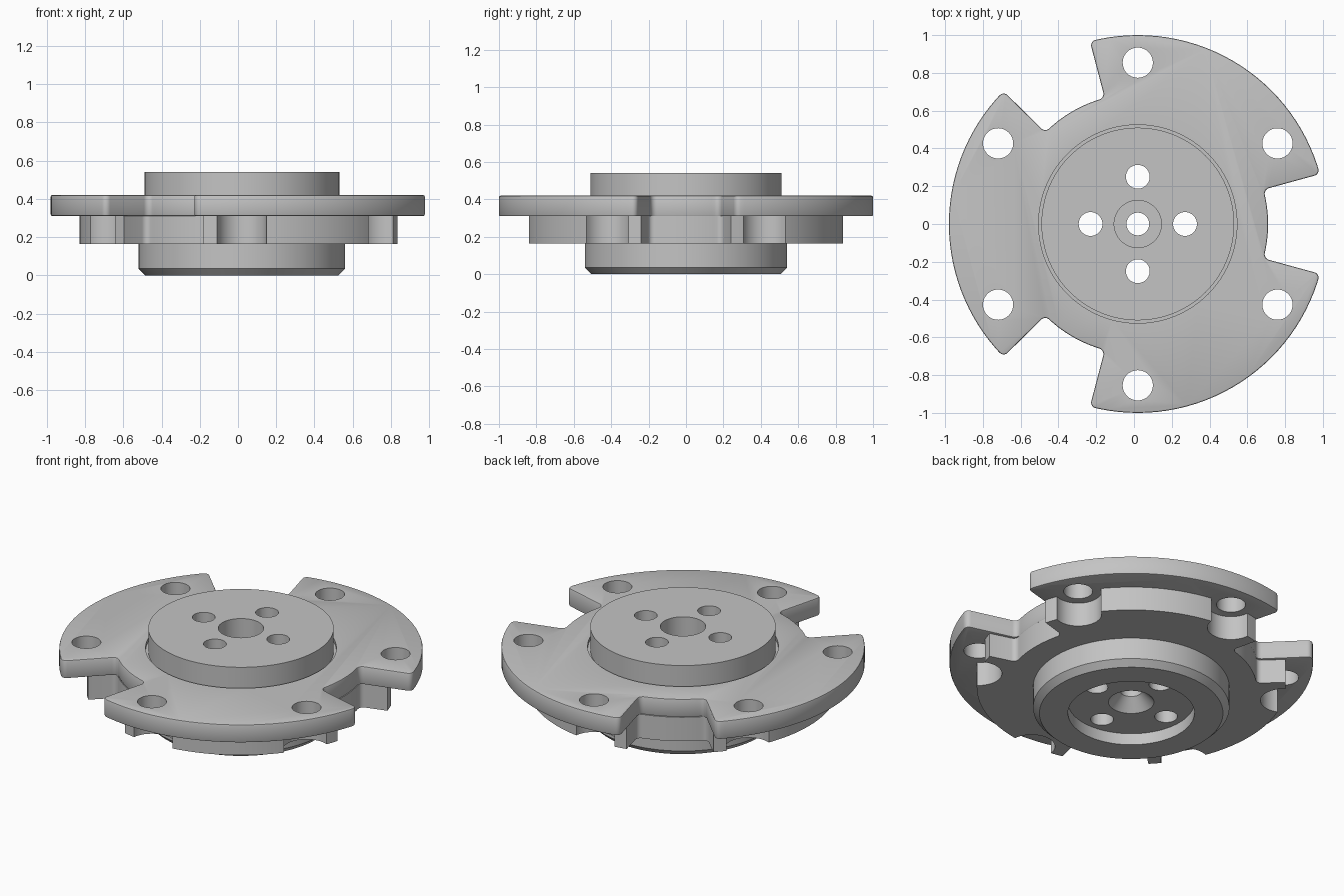
import bpy, bmesh
from math import sin, cos, radians, pi

if "Cube" in bpy.data.objects:
    bpy.data.objects.remove(bpy.data.objects["Cube"], do_unlink=True)

CX = 0.02  # flange axis, offset because of the uneven notches

grey = bpy.data.materials.new("machined_grey")
grey.use_nodes = True
grey.diffuse_color = (0.55, 0.55, 0.55, 1)
grey.node_tree.nodes["Principled BSDF"].inputs["Base Color"].default_value = (0.55, 0.55, 0.55, 1)


def make_object(name, bm):
    bmesh.ops.recalc_face_normals(bm, faces=bm.faces)
    mesh = bpy.data.meshes.new(name)
    bm.to_mesh(mesh)
    bm.free()
    mesh.materials.append(grey)
    obj = bpy.data.objects.new(name, mesh)
    bpy.context.collection.objects.link(obj)
    obj.location.x = CX
    return obj


def lathe(name, profile, steps=96):
    """Revolve a closed (radius, height) profile around the axis."""
    bm = bmesh.new()
    rings = []
    for i in range(steps):
        a = 2 * pi * i / steps
        rings.append([bm.verts.new((r * cos(a), r * sin(a), z)) for r, z in profile])
    n = len(profile)
    for i in range(steps):
        p, q = rings[i], rings[(i + 1) % steps]
        for j in range(n):
            k = (j + 1) % n
            bm.faces.new((p[j], q[j], q[k], p[k]))
    return make_object(name, bm)


def notched_disc(name, outer, inner, half, z0, z1, round_tips, rim):
    """Disc with three sector notches, filleted corners and softened rims."""
    bm = bmesh.new()
    points, corners = [], []
    for centre in (0, 120, 240):
        for radius, start, end, count in ((inner, centre - half, centre + half, 8),
                                          (outer, centre + half, centre + 120 - half, 30)):
            for i in range(count + 1):
                a = radians(start + (end - start) * i / count)
                if i in (0, count) and (radius == inner or round_tips):
                    corners.append(len(points))
                points.append((radius * cos(a), radius * sin(a)))
    low = [bm.verts.new((x, y, z0)) for x, y in points]
    high = [bm.verts.new((x, y, z1)) for x, y in points]
    n = len(points)
    bm.faces.new(low[::-1])
    bm.faces.new(high)
    for i in range(n):
        j = (i + 1) % n
        bm.faces.new((low[i], low[j], high[j], high[i]))
    uprights = [bm.edges.get((low[i], high[i])) for i in corners]
    bmesh.ops.bevel(bm, geom=uprights, offset=0.03, segments=5, profile=0.5, affect='EDGES')
    if rim:
        bm.normal_update()
        edges = [e for e in bm.edges if abs(e.verts[0].co.z - e.verts[1].co.z) < 1e-5]
        bmesh.ops.bevel(bm, geom=edges, offset=rim, segments=2, profile=0.5, affect='EDGES')
    return make_object(name, bm)


def drill(target, radius, distance, angles, z0, z1, steps=40):
    """Cut a ring of vertical round holes."""
    bm = bmesh.new()
    for angle in angles:
        a = radians(angle)
        made = bmesh.ops.create_cone(bm, cap_ends=True, segments=steps, radius1=radius,
                                     radius2=radius, depth=z1 - z0)
        bmesh.ops.translate(bm, verts=made["verts"],
                            vec=(distance * cos(a), distance * sin(a), (z0 + z1) / 2))
    cutter = make_object("hole_cutter", bm)
    cutter.hide_render = True
    mod = target.modifiers.new("holes", 'BOOLEAN')
    mod.operation = 'DIFFERENCE'
    mod.solver = 'EXACT'
    mod.object = cutter
    bpy.context.view_layer.objects.active = target
    bpy.ops.object.modifier_apply(modifier=mod.name)
    bpy.data.objects.remove(cutter, do_unlink=True)


# Central hub: chamfered foot, bottom recess, countersunk bore, raised top boss
hub = lathe("hub", [
    (0.125, 0.54), (0.51, 0.54), (0.51, 0.40), (0.525, 0.40), (0.525, 0.165),
    (0.54, 0.165), (0.54, 0.035), (0.505, 0.0), (0.348, 0.0), (0.348, 0.07),
    (0.125, 0.07), (0.06, 0.14), (0.06, 0.22), (0.125, 0.22)])
drill(hub, 0.063, 0.25, range(0, 360, 90), -0.1, 0.7)

# Wide notched plate with six bolt holes
bolts = range(30, 390, 60)
flange = notched_disc("flange_plate", 1.0, 0.69, 15.3, 0.31, 0.42, True, 0.008)
drill(flange, 0.525, 0, [0], 0.1, 0.6, 96)
drill(flange, 0.08, 0.854, bolts, 0.1, 0.6)

# Lower step, scalloped around each bolt hole
step = notched_disc("lower_step", 0.85, 0.69, 16.4, 0.165, 0.31, False, 0)
drill(step, 0.525, 0, [0], 0.0, 0.6, 96)
drill(step, 0.13, 0.854, bolts, 0.0, 0.6)

# Smooth round walls, crisp machined edges
bpy.ops.object.select_all(action='DESELECT')
for obj in (hub, flange, step):
    obj.select_set(True)
bpy.context.view_layer.objects.active = hub
bpy.ops.object.shade_smooth_by_angle(angle=radians(30))
